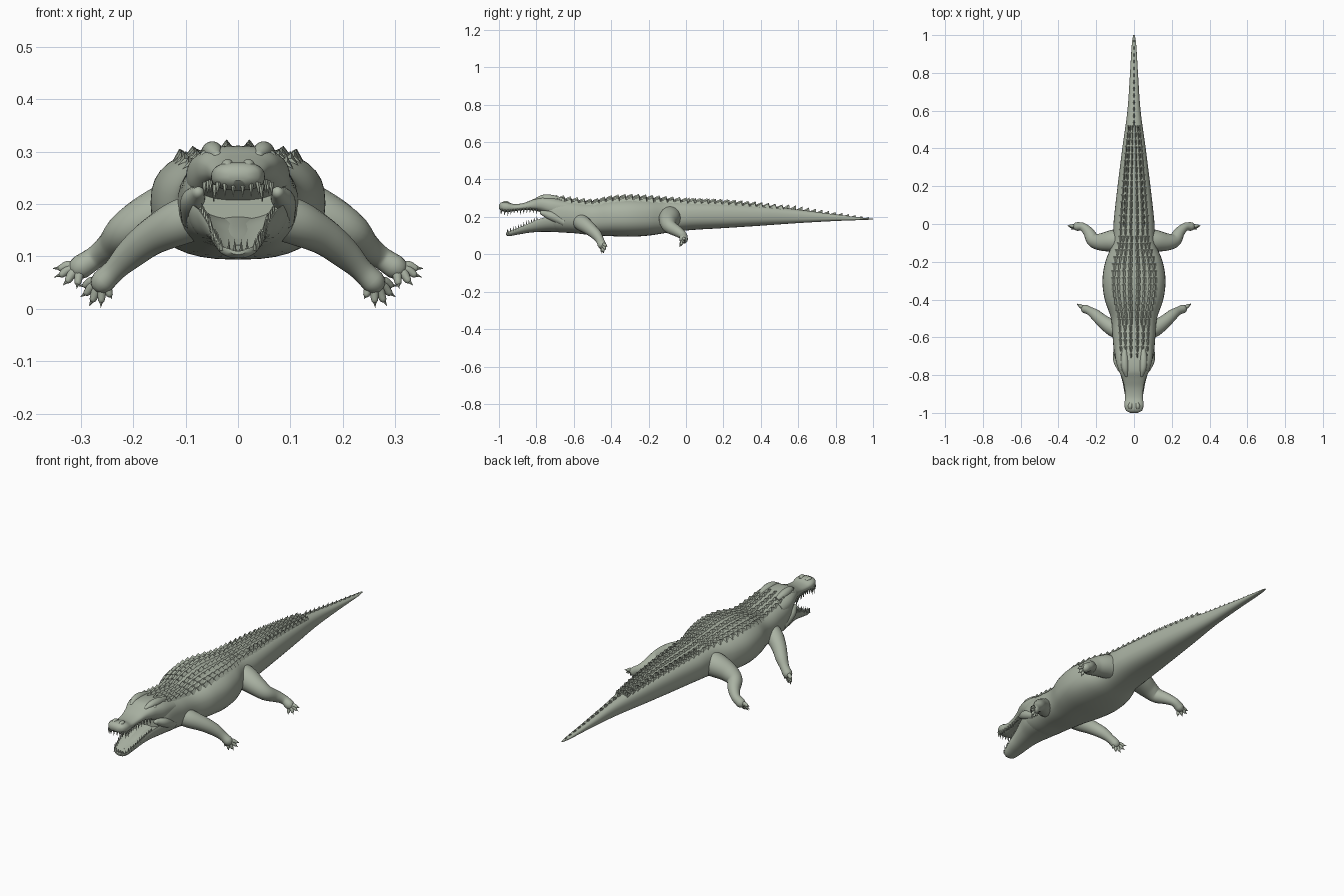
import bpy, bmesh, math
from mathutils import Vector

if "Cube" in bpy.data.objects:
    bpy.data.objects.remove(bpy.data.objects["Cube"])

skin = bpy.data.materials.new("grey green skin")
skin.diffuse_color = (0.40, 0.445, 0.365, 1)
skin.use_nodes = True
skin.node_tree.nodes["Principled BSDF"].inputs["Base Color"].default_value = skin.diffuse_color


def finish(name, bm, smooth=40):
    bmesh.ops.recalc_face_normals(bm, faces=bm.faces)
    me = bpy.data.meshes.new(name)
    bm.to_mesh(me)
    bm.free()
    ob = bpy.data.objects.new(name, me)
    bpy.context.collection.objects.link(ob)
    me.materials.append(skin)
    if smooth:
        bpy.ops.object.select_all(action='DESELECT')
        ob.select_set(True)
        bpy.context.view_layer.objects.active = ob
        bpy.ops.object.shade_smooth_by_angle(angle=math.radians(smooth))
    return ob


def interp(table, t):
    """Smooth interpolation of table rows, keyed on the first column."""
    t = min(max(t, table[0][0]), table[-1][0])
    i = 0
    while i < len(table) - 2 and t > table[i + 1][0]:
        i += 1
    a, b = table[i], table[i + 1]
    d = b[0] - a[0]
    u = (t - a[0]) / d
    p = table[i - 1] if i else a
    n = table[i + 2] if i + 2 < len(table) else b
    out = []
    for k in range(1, len(a)):
        m0 = (b[k] - p[k]) / (b[0] - p[0]) * d
        m1 = (n[k] - a[k]) / (n[0] - a[0]) * d
        out.append((2*u**3 - 3*u**2 + 1) * a[k] + (u**3 - 2*u**2 + u) * m0
                   + (3*u**2 - 2*u**3) * b[k] + (u**3 - u**2) * m1)
    return out


def skin_rings(bm, rings):
    vr = [[bm.verts.new(p) for p in r] for r in rings]
    n = len(vr[0])
    for a, b in zip(vr, vr[1:]):
        for j in range(n):
            bm.faces.new((a[j], a[(j+1) % n], b[(j+1) % n], b[j]))
    bm.faces.new(vr[0])
    bm.faces.new(vr[-1])


POWER = 2.5


def loft(name, table, steps, mid=0.5, scoop=0.0, n=36):
    """Loft along y; rows are y, half width, bottom z, top z."""
    bm = bmesh.new()
    rings = []
    for s in range(steps + 1):
        y = table[0][0] + (table[-1][0] - table[0][0]) * s / steps
        w, zb, zt = interp(table, y)
        h = zt - zb
        zc = zb + mid * h
        ring = []
        for j in range(n):
            a = 2 * math.pi * j / n
            c, sn = math.cos(a), math.sin(a)
            e = 2 / POWER
            x = w * math.copysign(abs(c) ** e, c)
            if sn > 0:
                z = zc + (1 - mid) * h * sn ** e - scoop * h * sn ** 2
            else:
                z = zc - mid * h * abs(sn) ** e
            ring.append((x, y, z))
        rings.append(ring)
    skin_rings(bm, rings)
    return finish(name, bm)


def tube(bm, pts, flat=1.0, n=16, per=6):
    """Round limb through (x, y, z, radius) points, with a rounded end."""
    table = [(i, *p) for i, p in enumerate(pts)]
    steps = per * (len(pts) - 1)
    samples = [interp(table, i / per) for i in range(steps + 1)]
    rings = []
    for i, s in enumerate(samples):
        c = Vector(s[:3])
        t = (Vector(samples[min(i+1, steps)][:3]) - Vector(samples[max(i-1, 0)][:3])).normalized()
        side = t.cross(Vector((0, 0, 1))).normalized()
        up = side.cross(t)
        rings.append([c + s[3] * (side * math.cos(2*math.pi*j/n) + up * flat * math.sin(2*math.pi*j/n))
                      for j in range(n)])
        end = (c, t, side, up, s[3])
    c, t, side, up, r = end
    for k in (0.5, 0.85, 0.98):
        q = math.sqrt(1 - k * k)
        rings.append([c + t * r * k + r * q * (side * math.cos(2*math.pi*j/n) + up * flat * math.sin(2*math.pi*j/n))
                      for j in range(n)])
    skin_rings(bm, rings)


def spike(bm, base, tip, r, n=6):
    base, tip = Vector(base), Vector(tip)
    t = (tip - base).normalized()
    side = t.cross(Vector((0.3, 1, 0.2))).normalized()
    up = side.cross(t)
    ring = [bm.verts.new(base + r * (side * math.cos(2*math.pi*j/n) + up * math.sin(2*math.pi*j/n))) for j in range(n)]
    top = bm.verts.new(tip)
    for j in range(n):
        bm.faces.new((ring[j], ring[(j+1) % n], top))
    bm.faces.new(ring)


# Body and tail
BODY = [(-0.74, .088, .135, .285), (-0.70, .103, .12, .303), (-0.6, .113, .113, .292),
        (-0.5, .122, .102, .284), (-0.4, .155, .097, .302), (-0.3, .167, .094, .309),
        (-0.2, .152, .1, .304), (-0.1, .115, .115, .296), (0.02, .107, .129, .288),
        (0.2, .087, .14, .28), (0.4, .062, .153, .263), (0.6, .035, .167, .239),
        (0.8, .021, .178, .213), (0.96, .011, .184, .194), (1.0, .004, .186, .191)]
loft("body_and_tail", BODY, 110, 0.5)

# Jaws
UPPER = [(-1.0, .02, .245, .264), (-0.99, .04, .234, .276), (-0.96, .051, .226, .280),
         (-0.92, .047, .231, .269), (-0.87, .05, .236, .274), (-0.82, .062, .235, .293),
         (-0.78, .079, .226, .309), (-0.72, .097, .2, .31), (-0.64, .1, .19, .296)]
LOWER = [(-0.963, .016, .104, .116), (-0.95, .034, .097, .124), (-0.9, .049, .105, .146),
         (-0.84, .06, .115, .172), (-0.78, .077, .12, .2), (-0.72, .096, .12, .216),
         (-0.64, .1, .116, .22)]
loft("upper_jaw", UPPER, 40)
loft("lower_jaw", LOWER, 40, 0.85, 0.45)

# Cheek skin, eyelids, eyes and nostrils
bm = bmesh.new()
for s in (-1, 1):
    tube(bm, [(s*.088, -.65, .17, .02), (s*.086, -.72, .205, .024), (s*.076, -.77, .222, .012)])
    tube(bm, [(s*.05, -.66, .29, .012), (s*.05, -.72, .298, .02), (s*.047, -.765, .3, .018), (s*.04, -.8, .293, .009)])
    tube(bm, [(s*.015, -.945, .27, .008), (s*.02, -.965, .274, .012), (s*.018, -.98, .27, .008)])
finish("cheeks_brows_and_nostrils", bm)
bm = bmesh.new()
for s in (-1, 1):
    r = bmesh.ops.create_uvsphere(bm, u_segments=14, v_segments=10, radius=.013)
    bmesh.ops.translate(bm, verts=r['verts'], vec=(s*.061, -.765, .29))
finish("eyes", bm)

# Tongue
loft("tongue", [(-.92, .008, .115, .122), (-.9, .026, .112, .127), (-.82, .036, .122, .155),
                (-.7, .05, .13, .185)], 16)

# Teeth along both jaws
bm = bmesh.new()
for i in range(12):
    y = -0.985 + i * 0.017
    w, zb, zt = interp(UPPER, y)
    ln = .024 if i in (1, 2, 6, 7) else .016
    for s in (-1, 1):
        spike(bm, (s*w*.88, y, zb + .01), (s*w*.92, y - .003, zb - ln), .006)
    y = -0.95 + i * 0.014
    w, zb, zt = interp(LOWER, y)
    for s in (-1, 1):
        spike(bm, (s*w*.92, y, zt - .012), (s*w*.97, y - .003, zt + ln * .7), .005)
for x in (-.025, -.009, .009, .025):
    spike(bm, (x, -.987, .242), (x, -.99, .213), .006)
    spike(bm, (x * .7, -.95, .108), (x * .7, -.958, .134), .004)
finish("teeth", bm)

# Legs, toes and claws: path and toe tips for the +x side
LEGS = {
    "front": ([(.07, -.57, .18, .045), (.115, -.55, .163, .043), (.165, -.515, .137, .035), (.205, -.48, .105, .029),
               (.235, -.46, .075, .022), (.258, -.45, .052, .023)],
              [(.305, -.42, .043), (.302, -.427, .022), (.285, -.44, .004), (.262, -.45, .002), (.24, -.452, .018)]),
    "hind": ([(.07, -.085, .2, .062), (.12, -.09, .19, .057), (.175, -.095, .17, .046), (.215, -.085, .147, .037),
              (.24, -.045, .122, .029), (.27, -.016, .1, .022), (.3, -.013, .08, .023)],
             [(.355, -.008, .077), (.352, -.014, .06), (.335, -.028, .044), (.308, -.036, .038)]),
}
for name, (path, tips) in LEGS.items():
    for s, side in ((1, "right"), (-1, "left")):
        bm = bmesh.new()
        tube(bm, [(s*x, y, z, r) for x, y, z, r in path], n=20)
        palm = Vector((s*path[-1][0], path[-1][1], path[-1][2]))
        for t in tips:
            tip = Vector((s*t[0], t[1], t[2]))
            a, b = palm.lerp(tip, .2), palm.lerp(tip, .68)
            mid = palm.lerp(tip, .45) + Vector((0, 0, .004))
            tube(bm, [(*a, .011), (*mid, .0095), (*b, .007)], n=10, per=4)
            spike(bm, palm.lerp(tip, .62), tip, .0062)
        finish(name + "_leg_" + side, bm)


# Keeled scutes in rows along the back
def scute(bm, x, y, dx, dy, h):
    w, zb, zt = interp(BODY, y)

    def top(px):
        return (zb + zt) / 2 + (zt - zb) / 2 * max(0, 1 - abs(px / w) ** POWER) ** (1 / POWER)
    n = bm.verts.new((x, y + dy * .3, top(x) + h))
    f = bm.verts.new((x, y - dy * .5, top(x) + h * .25))
    base = [bm.verts.new((x + i * dx, y + j * dy, top(x + i * dx) - .003))
            for i, j in ((-.5, -.5), (.5, -.5), (.5, .5), (-.5, .5))]
    a, b, c, d = base
    for q in ((a, b, f), (b, c, n, f), (c, d, n), (d, a, f, n), (a, d, c, b)):
        bm.faces.new(q)


bm = bmesh.new()
for i in range(34):
    y = -0.70 + i * 0.0365
    w = interp(BODY, y)[0]
    rows = (.13, .34, .52, .67) if -.52 < y < -.05 else (.16, .42, .66)
    for k, f in enumerate(rows):
        h = .015 if k in (0, len(rows) - 1) else .011
        for s in (-1, 1):
            scute(bm, s*f*w, y, w * .17, .034, h)
finish("back_scutes", bm, 0)

# Tail crest: paired fins merging into one row
bm = bmesh.new()


def fin(x, y, z, h, ln, t):
    p = [bm.verts.new(q) for q in ((x - t, y, z), (x, y - ln * .6, z), (x + t, y, z), (x, y + ln * .5, z))]
    top = bm.verts.new((x, y + ln * .45, z + h))
    for j in range(4):
        bm.faces.new((p[j], p[(j+1) % 4], top))
    bm.faces.new(p)


for i in range(28):
    y = 0.0 + i * 0.0355
    w, zb, zt = interp(BODY, y)
    if y < 0.5:
        for s in (-1, 1):
            fin(s * w * .5, y, zt - .012, .026, .04, .006)
    else:
        fin(0, y, zt - .006, .027 - .018 * (y - .5) / .5, .042, .006)
finish("tail_crest", bm, 0)
